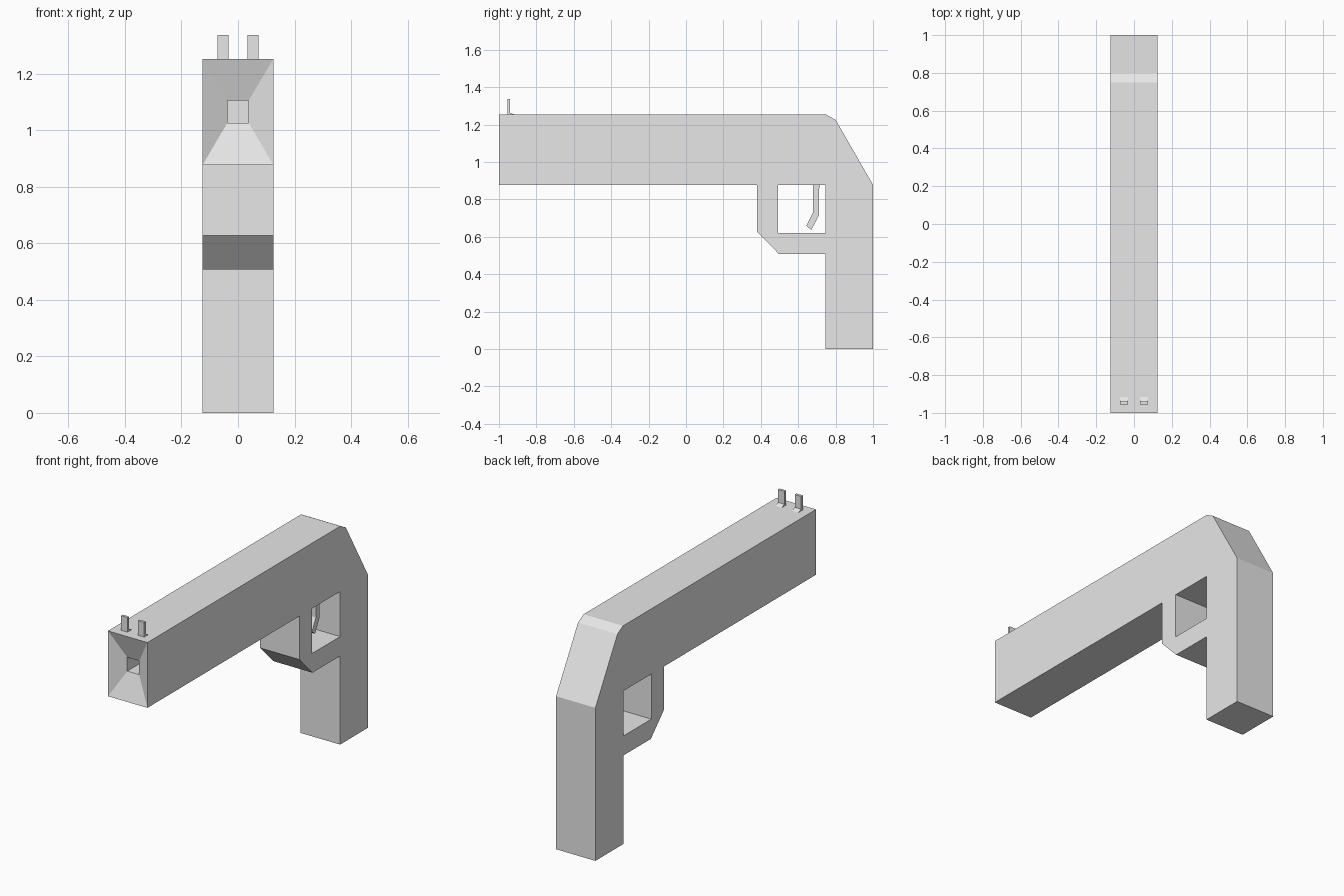
import bpy, bmesh

cube = bpy.data.objects.get("Cube")
if cube:
    bpy.data.objects.remove(cube, do_unlink=True)

grey = bpy.data.materials.new("plain grey")
grey.use_nodes = True
grey.diffuse_color = (0.8, 0.8, 0.8, 1)
grey.node_tree.nodes["Principled BSDF"].inputs["Base Color"].default_value = (0.8, 0.8, 0.8, 1)


def prism(polygons, x0, x1):
    """Extrude touching (y, z) polygons from x0 to x1 as one solid."""
    bm = bmesh.new()
    verts = {}
    for poly in polygons:
        for p in poly:
            if p not in verts:
                verts[p] = bm.verts.new((x0, *p))
        bm.faces.new([verts[p] for p in poly])
    ext = bmesh.ops.extrude_face_region(bm, geom=bm.faces[:], use_keep_orig=True)
    moved = [g for g in ext["geom"] if isinstance(g, bmesh.types.BMVert)]
    bmesh.ops.translate(bm, verts=moved, vec=(x1 - x0, 0, 0))
    bmesh.ops.recalc_face_normals(bm, faces=bm.faces[:])
    return bm


def finish(bm, name):
    bmesh.ops.recalc_face_normals(bm, faces=bm.faces[:])
    mesh = bpy.data.meshes.new(name)
    bm.to_mesh(mesh)
    bm.free()
    mesh.materials.append(grey)
    obj = bpy.data.objects.new(name, mesh)
    bpy.context.collection.objects.link(obj)
    return obj


# Barrel and grip outline, plus the guard loop that joins it at two edges
TOP, LOW, HALF = 1.253, 0.878, 0.125
body_outline = [(-1, LOW), (-1, TOP), (0.75, TOP), (0.8, 1.225), (1, LOW), (1, 0),
                (0.747, 0), (0.747, 0.508), (0.747, 0.62), (0.747, LOW),
                (0.493, LOW), (0.38, LOW)]
guard_outline = [(0.38, LOW), (0.493, LOW), (0.493, 0.62), (0.747, 0.62),
                 (0.747, 0.508), (0.497, 0.508), (0.38, 0.628)]
body = prism([body_outline, guard_outline], -HALF, HALF)

# Funnel-shaped muzzle, then a square bore behind it
front = min(body.faces, key=lambda f: f.calc_center_median().y)
for depth in (0.05, 0.5):
    front = bmesh.ops.extrude_discrete_faces(body, faces=[front])["faces"][0]
    mid_z = front.calc_center_median().z
    for v in front.verts:
        v.co = (0.038 if v.co.x > 0 else -0.038, -1 + depth,
                1.106 if v.co.z > mid_z else 1.026)
finish(body, "body")

# Bent trigger inside the guard
trigger = [(0.678, LOW), (0.718, LOW), (0.712, 0.858), (0.712, 0.717),
           (0.67, 0.637), (0.643, 0.659), (0.678, 0.728)]
finish(prism([trigger], -0.02, 0.02), "trigger")

# Pair of sight posts, each with a small ramp at the back of its foot
sight = [(-0.955, TOP), (-0.955, 1.337), (-0.94, 1.337), (-0.94, 1.263), (-0.915, TOP)]
for name, x in (("left_sight", 0.053), ("right_sight", -0.053)):
    finish(prism([sight], x - 0.02, x + 0.02), name)
